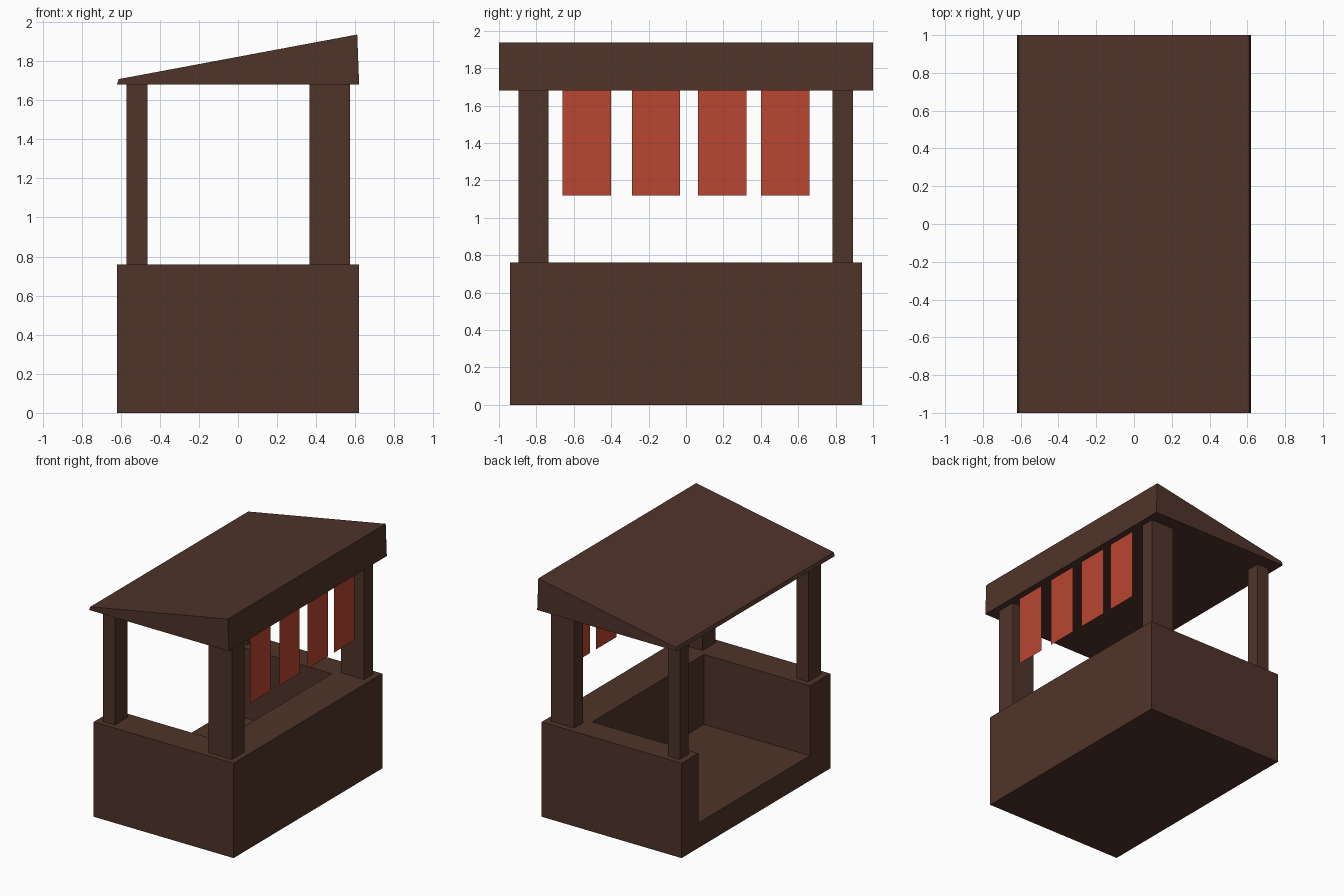
import bpy, bmesh

if "Cube" in bpy.data.objects:
    bpy.data.objects.remove(bpy.data.objects["Cube"])


def material(name, color):
    m = bpy.data.materials.new(name)
    m.diffuse_color = (*color, 1)
    m.use_nodes = True
    m.node_tree.nodes["Principled BSDF"].inputs["Base Color"].default_value = m.diffuse_color
    return m


wood = material("dark_wood", (0.078, 0.034, 0.023))
cloth = material("red_cloth", (0.49, 0.061, 0.032))


def prism(name, profile, y0, y1, mat=wood):
    """Extrude an (x, z) outline from y0 to y1."""
    bm = bmesh.new()
    face = bm.faces.new([bm.verts.new((x, y0, z)) for x, z in profile])
    out = bmesh.ops.extrude_face_region(bm, geom=[face])
    verts = [v for v in out["geom"] if isinstance(v, bmesh.types.BMVert)]
    bmesh.ops.translate(bm, verts=verts, vec=(0, y1 - y0, 0))
    bmesh.ops.recalc_face_normals(bm, faces=bm.faces)
    return finish(name, bm, mat)


def finish(name, bm, mat):
    mesh = bpy.data.meshes.new(name)
    bm.to_mesh(mesh)
    bm.free()
    mesh.materials.append(mat)
    ob = bpy.data.objects.new(name, mesh)
    bpy.context.collection.objects.link(ob)
    return ob


def box(name, x, y, z):
    return prism(name, [(x[0], z[0]), (x[1], z[0]), (x[1], z[1]), (x[0], z[1])], *y)


# Counter: solid block hollowed out, open on the left side
counter = box("counter", (-0.62, 0.62), (-0.942, 0.942), (0, 0.76))
cutter = box("counter_cutter", (-1, 0.32), (-0.685, 0.73), (0.2, 1))
cutter.hide_render = True
cut = counter.modifiers.new("hollow", 'BOOLEAN')
cut.operation = 'DIFFERENCE'
cut.solver = 'EXACT'
cut.object = cutter
bpy.context.view_layer.objects.active = counter
bpy.ops.object.modifier_apply(modifier=cut.name)
bpy.data.objects.remove(cutter)

# Four posts, wide ones on the serving side
for side, x in (("left", (-0.57, -0.464)), ("right", (0.367, 0.572))):
    for end, y in (("front", (-0.896, -0.735)), ("back", (0.782, 0.893))):
        box(f"{end}_{side}_post", x, y, (0.76, 1.68))

# Sloped wedge roof
prism("roof", [(-0.62, 1.68), (0.62, 1.68), (0.61, 1.936), (-0.61, 1.708)], -1, 1)

# Hanging cloth banners, single sheets
for i, (y0, y1) in enumerate([(-0.66, -0.402), (-0.289, -0.033),
                              (0.065, 0.324), (0.402, 0.66)], 1):
    bm = bmesh.new()
    bm.faces.new([bm.verts.new((0.57, y, z)) for y, z in
                  ((y0, 1.12), (y1, 1.12), (y1, 1.68), (y0, 1.68))])
    finish(f"banner_{i}", bm, cloth)
